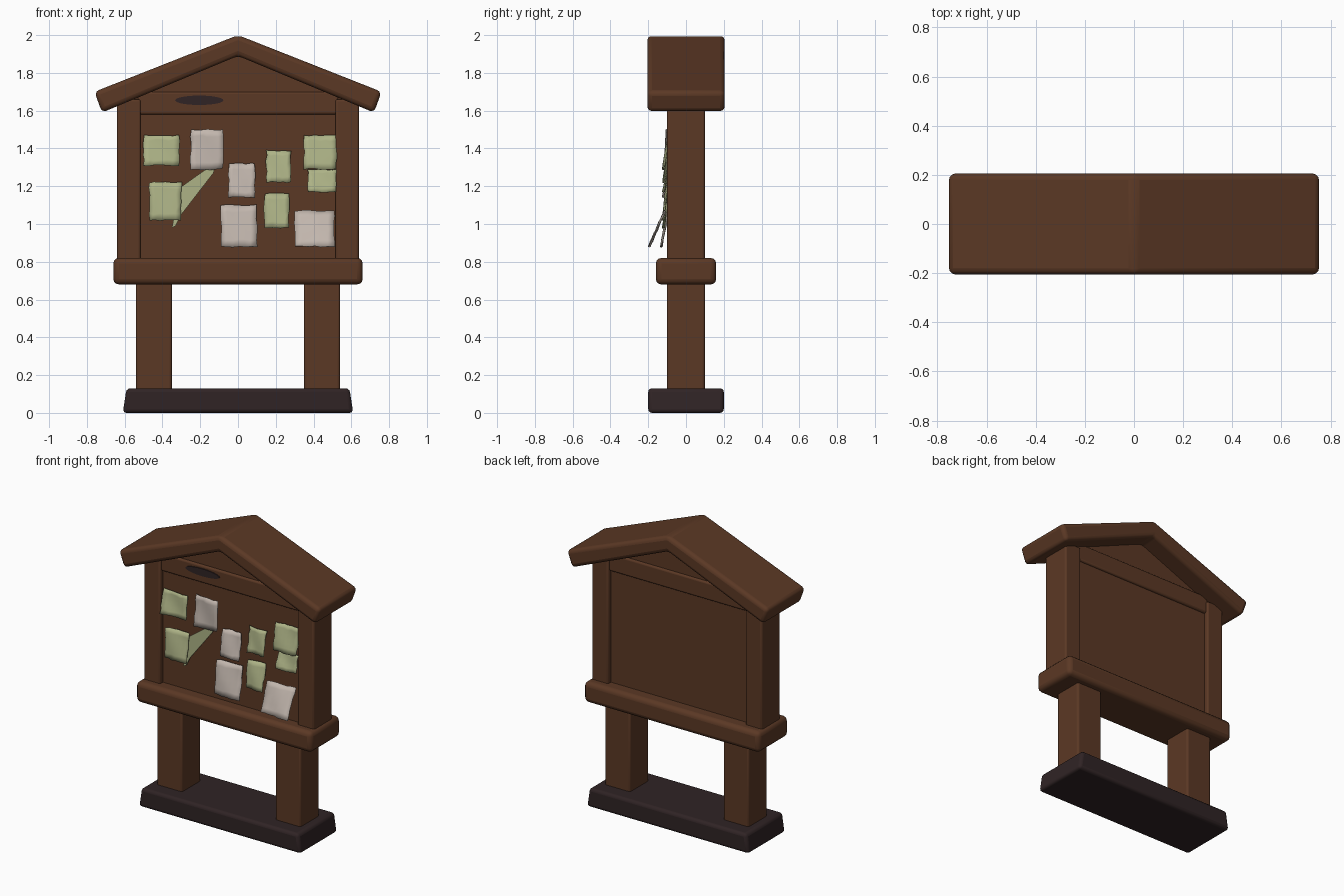
import bpy, bmesh, math, random
from mathutils import Vector

if "Cube" in bpy.data.objects:
    bpy.data.objects.remove(bpy.data.objects["Cube"])

random.seed(4)


def material(name, rgb):
    m = bpy.data.materials.new(name)
    m.diffuse_color = (*rgb, 1)
    m.use_nodes = True
    m.node_tree.nodes["Principled BSDF"].inputs["Base Color"].default_value = m.diffuse_color
    return m


WOOD = material("brown wood", (0.105, 0.040, 0.018))
DARK = material("dark base", (0.029, 0.017, 0.018))
GREEN = material("green paper", (0.42, 0.45, 0.24))
GREY = material("grey paper", (0.54, 0.47, 0.42))


def make(name, bm, mat, bevel=0.0):
    bmesh.ops.recalc_face_normals(bm, faces=bm.faces)
    me = bpy.data.meshes.new(name)
    bm.to_mesh(me)
    bm.free()
    ob = bpy.data.objects.new(name, me)
    bpy.context.collection.objects.link(ob)
    me.materials.append(mat)
    bpy.ops.object.select_all(action='DESELECT')
    ob.select_set(True)
    bpy.context.view_layer.objects.active = ob
    bpy.ops.object.shade_smooth_by_angle(angle=math.radians(40))
    if bevel:
        b = ob.modifiers.new("round edges", 'BEVEL')
        b.width = bevel
        b.segments = 3
        b.limit_method = 'ANGLE'
    return ob


def extrude_profile(name, pts, y0, y1, mat, bevel=0.0):
    """Front outline of (x, z) points, extruded from y0 to y1."""
    bm = bmesh.new()
    face = bm.faces.new([bm.verts.new((x, y0, z)) for x, z in pts])
    out = bmesh.ops.extrude_face_region(bm, geom=[face])
    verts = [g for g in out["geom"] if isinstance(g, bmesh.types.BMVert)]
    bmesh.ops.translate(bm, verts=verts, vec=(0, y1 - y0, 0))
    return make(name, bm, mat, bevel)


def box(name, x0, x1, depth, z0, z1, mat, bevel=0.0):
    pts = [(x0, z0), (x1, z0), (x1, z1), (x0, z1)]
    return extrude_profile(name, pts, -depth, depth, mat, bevel)


# Tapered base slab
extrude_profile("base", [(-0.61, 0), (0.61, 0), (0.59, 0.13), (-0.59, 0.13)],
                -0.2, 0.2, DARK, 0.02)

# Legs and side posts
for side, s in (("left", -1), ("right", 1)):
    box(side + "_leg", *sorted((s * 0.35, s * 0.54)), 0.1, 0.1, 0.72, WOOD, 0.012)
    box(side + "_post", *sorted((s * 0.515, s * 0.64)), 0.1, 0.78, 1.66, WOOD, 0.012)

# Sill, notice board, header and gable filling
box("sill_beam", -0.66, 0.66, 0.16, 0.68, 0.82, WOOD, 0.03)
box("notice_board", -0.53, 0.53, 0.07, 0.78, 1.62, WOOD)
box("header", -0.53, 0.53, 0.085, 1.58, 1.70, WOOD, 0.012)
extrude_profile("gable", [(-0.6, 1.61), (0.6, 1.61), (0.6, 1.68), (0, 1.93), (-0.6, 1.68)],
                -0.07, 0.07, WOOD)

# Pitched roof
extrude_profile("roof", [(-0.76, 1.70), (-0.72, 1.59), (0, 1.89),
                         (0.72, 1.59), (0.76, 1.70), (0, 2.0)],
                -0.205, 0.205, WOOD, 0.025)

# Dark oval plaque on the header
oval = [(-0.205 + 0.128 * math.cos(a), 1.655 + 0.025 * math.sin(a))
        for a in (i * math.tau / 24 for i in range(24))]
extrude_profile("oval_plaque", oval, -0.091, -0.084, DARK)


def paper(name, x0, x1, z0, z1, mat, y_top, y_bottom):
    """Curled sheet with slightly torn edges."""
    n = 6
    bm = bmesh.new()
    phase = random.uniform(0, 6)
    rows = []
    for j in range(n + 1):
        row = []
        for i in range(n + 1):
            u, v = i / n, j / n
            y = y_bottom + (y_top - y_bottom) * v
            y -= 0.006 * math.sin(phase + 4 * u + 3 * v)
            jx = random.uniform(-0.004, 0.004)
            jz = random.uniform(-0.004, 0.004)
            row.append(bm.verts.new((x0 + (x1 - x0) * u + jx, y, z0 + (z1 - z0) * v + jz)))
        rows.append(row)
    for j in range(n):
        for i in range(n):
            bm.faces.new((rows[j][i], rows[j][i + 1], rows[j + 1][i + 1], rows[j + 1][i]))
    ob = make(name, bm, mat)
    t = ob.modifiers.new("thickness", 'SOLIDIFY')
    t.thickness = 0.004
    t.offset = 0


# Pinned notices: x range, z range, paper, y at top and bottom
notices = [
    (-0.50, -0.31, 1.31, 1.47, GREEN, -0.09, -0.115),
    (-0.25, -0.08, 1.29, 1.50, GREY, -0.10, -0.11),
    (-0.47, -0.30, 1.02, 1.22, GREEN, -0.10, -0.12),
    (-0.05, 0.09, 1.14, 1.32, GREY, -0.09, -0.12),
    (0.15, 0.28, 1.22, 1.39, GREEN, -0.09, -0.12),
    (0.35, 0.52, 1.29, 1.47, GREEN, -0.09, -0.12),
    (0.37, 0.52, 1.17, 1.29, GREEN, -0.09, -0.12),
    (0.14, 0.27, 0.98, 1.16, GREEN, -0.09, -0.12),
    (-0.09, 0.10, 0.88, 1.10, GREY, -0.09, -0.13),
    (0.30, 0.51, 0.88, 1.07, GREY, -0.11, -0.195),
]
for k, args in enumerate(notices, 1):
    paper(f"notice_{k}", *args)

# Torn green strip beside the lower left notice
extrude_profile("torn_strip", [(-0.35, 0.98), (-0.33, 0.99), (-0.30, 1.05), (-0.13, 1.27),
                               (-0.12, 1.31), (-0.17, 1.29), (-0.31, 1.19)],
                -0.086, -0.08, GREEN)
